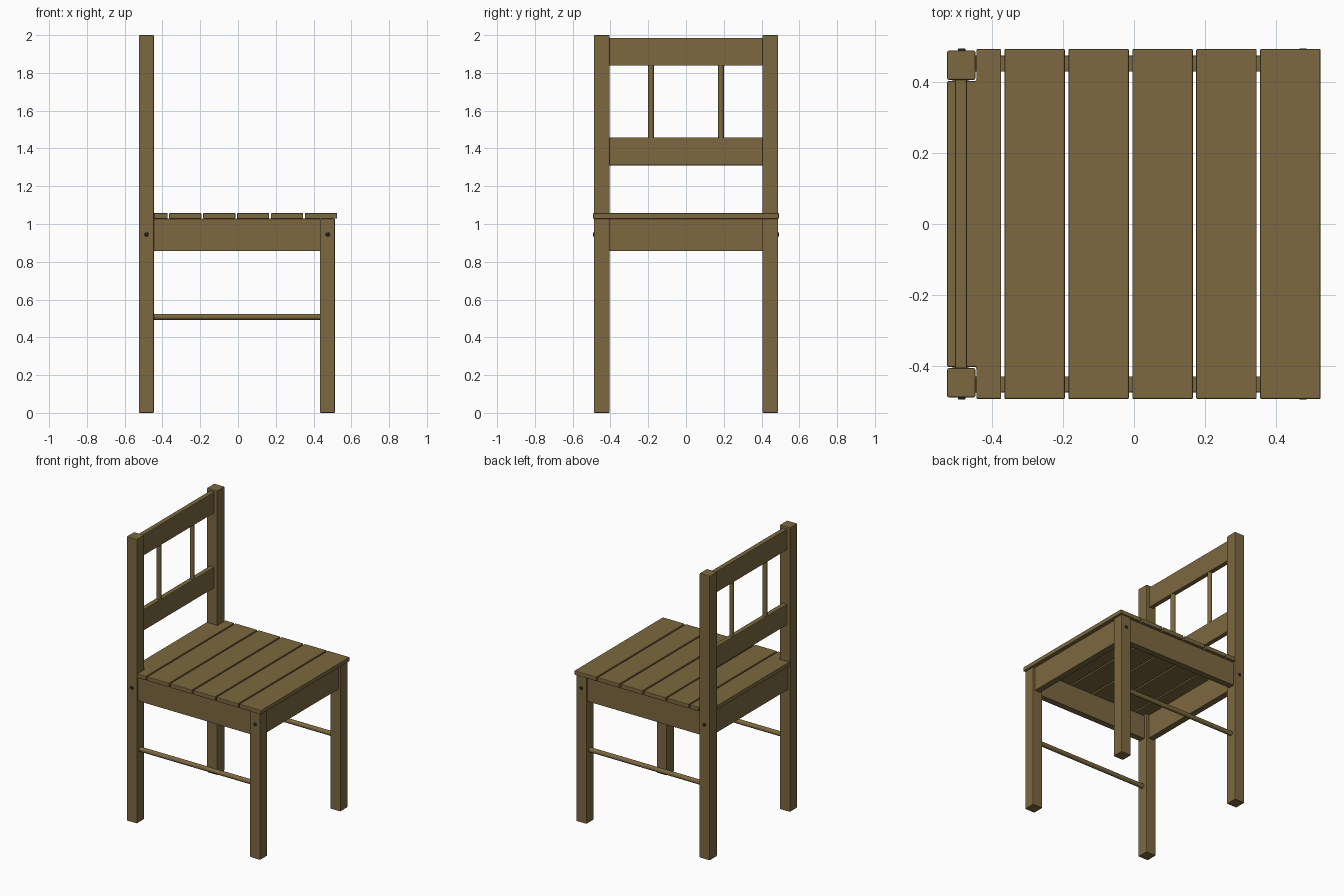
import bpy, bmesh
from math import radians

if "Cube" in bpy.data.objects:
    bpy.data.objects.remove(bpy.data.objects["Cube"])


def material(name, rgb):
    m = bpy.data.materials.new(name)
    m.diffuse_color = (*rgb, 1)
    m.use_nodes = True
    m.node_tree.nodes["Principled BSDF"].inputs["Base Color"].default_value = m.diffuse_color
    return m


WOOD = material("wood", (0.2, 0.14, 0.05))
DARK = material("bolt_metal", (0.02, 0.02, 0.02))


def finish(ob, mat, bevel=0.0):
    ob.data.materials.append(mat)
    if bevel:
        mod = ob.modifiers.new("soft_edges", 'BEVEL')
        mod.width = bevel
        mod.segments = 2
        mod.limit_method = 'ANGLE'
    return ob


def prism(name, outline, z0, z1, bevel=0.004):
    """Extrude an xy outline (counter-clockwise) from z0 to z1."""
    bm = bmesh.new()
    face = bm.faces.new([bm.verts.new((x, y, z0)) for x, y in outline])
    ext = bmesh.ops.extrude_face_region(bm, geom=[face])
    top = [v for v in ext["geom"] if isinstance(v, bmesh.types.BMVert)]
    bmesh.ops.translate(bm, verts=top, vec=(0, 0, z1 - z0))
    bmesh.ops.recalc_face_normals(bm, faces=bm.faces)
    me = bpy.data.meshes.new(name)
    bm.to_mesh(me)
    bm.free()
    ob = bpy.data.objects.new(name, me)
    bpy.context.collection.objects.link(ob)
    return finish(ob, WOOD, bevel)


def box(name, x0, x1, y0, y1, z0, z1, bevel=0.004):
    return prism(name, [(x0, y0), (x1, y0), (x1, y1), (x0, y1)], z0, z1, bevel)


def rod(name, centre, radius, length, axis, mat=WOOD, bevel=0.0):
    rot = {'x': (0, radians(90), 0), 'y': (radians(90), 0, 0), 'z': (0, 0, 0)}[axis]
    bpy.ops.mesh.primitive_cylinder_add(vertices=24, radius=radius, depth=length,
                                        location=centre, rotation=rot)
    ob = bpy.context.object
    ob.name = name
    bpy.ops.object.shade_smooth_by_angle(angle=radians(40))
    return finish(ob, mat, bevel)


# Legs, side aprons, stretchers, bolts and spindles on both sides
for side, s in (("right", -1), ("left", 1)):
    def ys(a, b):
        return sorted((s * a, s * b))

    box(f"back_leg_{side}", -0.525, -0.446, *ys(0.405, 0.487), 0, 2.0)
    box(f"front_leg_{side}", 0.434, 0.513, *ys(0.405, 0.487), 0, 1.028)
    box(f"side_apron_{side}", -0.448, 0.436, *ys(0.428, 0.473), 0.857, 1.028, 0.002)
    rod(f"stretcher_{side}", (-0.006, s * 0.446, 0.508), 0.016, 0.89, 'x')
    rod(f"back_spindle_{side}", (-0.486, s * 0.185, 1.65), 0.0155, 0.40, 'z')
    for end, x in (("back", -0.484), ("front", 0.475)):
        rod(f"{end}_bolt_{side}", (x, s * 0.486, 0.945), 0.011, 0.014, 'y', DARK, 0.003)

# Aprons across the front and back
box("front_apron", 0.453, 0.498, -0.407, 0.407, 0.857, 1.028, 0.002)
box("back_apron", -0.510, -0.465, -0.407, 0.407, 0.857, 1.028, 0.002)

# Backrest rails
for name, z0, z1 in (("lower_back_rail", 1.31, 1.458), ("upper_back_rail", 1.838, 1.986)):
    box(name, -0.503, -0.469, -0.407, 0.407, z0, z1)

# Seat slats, the rear one notched around the back legs
for i in range(5):
    x = -0.364 + i * 0.1796
    box(f"seat_slat_{i + 2}", x, x + 0.17, -0.492, 0.492, 1.028, 1.058)
prism("seat_slat_1_notched",
      [(-0.525, -0.402), (-0.443, -0.402), (-0.443, -0.492), (-0.373, -0.492),
       (-0.373, 0.492), (-0.443, 0.492), (-0.443, 0.402), (-0.525, 0.402)],
      1.028, 1.058)
